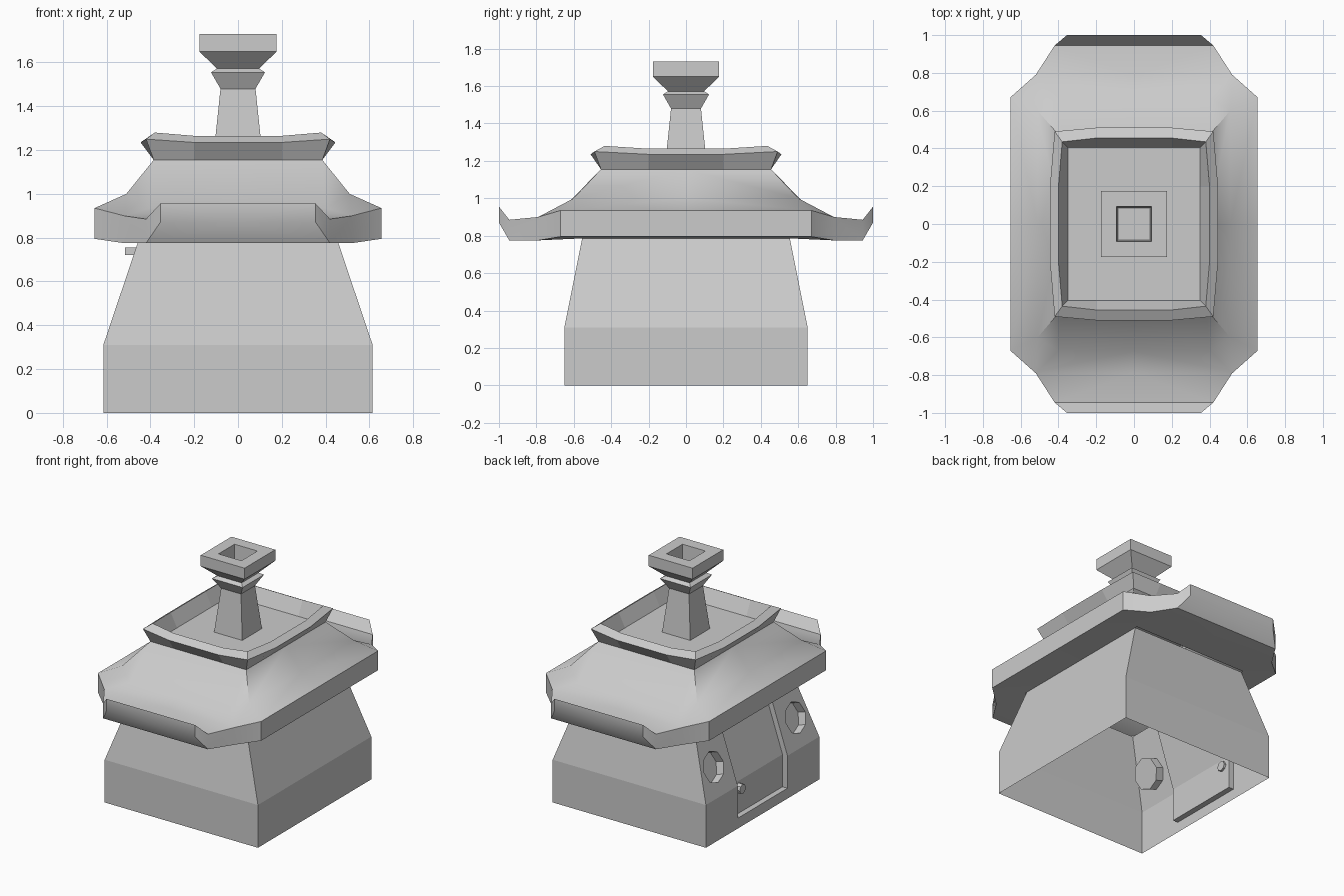
import bpy, bmesh, math
from mathutils import Vector

if "Cube" in bpy.data.objects:
    bpy.data.objects.remove(bpy.data.objects["Cube"])


def finish(bm, name):
    bmesh.ops.remove_doubles(bm, verts=bm.verts, dist=0.0005)
    bmesh.ops.recalc_face_normals(bm, faces=bm.faces)
    me = bpy.data.meshes.new(name)
    bm.to_mesh(me)
    bm.free()
    ob = bpy.data.objects.new(name, me)
    bpy.context.collection.objects.link(ob)
    return ob


def full_ring(quad):
    """Mirror a +x+y quarter outline into a closed ring."""
    half = quad + [(-x, y, z) for x, y, z in reversed(quad)]
    return half + [(-x, -y, z) for x, y, z in half]


def loft(name, quads, cap_start=True, cap_end=True):
    bm = bmesh.new()
    rings = [[bm.verts.new(p) for p in full_ring(q)] for q in quads]
    n = len(rings[0])
    for a, b in zip(rings, rings[1:]):
        for i in range(n):
            j = (i + 1) % n
            bm.faces.new((a[i], a[j], b[j], b[i]))
    if cap_start:
        bm.faces.new(rings[0])
    if cap_end:
        bm.faces.new(rings[-1])
    return finish(bm, name)


def prism_y(name, profile, y0, y1):
    """Extrude an xz profile along y."""
    bm = bmesh.new()
    f = bm.faces.new([bm.verts.new((x, y0, z)) for x, z in profile])
    ext = bmesh.ops.extrude_face_region(bm, geom=[f])
    vs = [g for g in ext["geom"] if isinstance(g, bmesh.types.BMVert)]
    bmesh.ops.translate(bm, verts=vs, vec=(0, y1 - y0, 0))
    return finish(bm, name)


def octagon(name, centre, normal, radius, depth):
    bm = bmesh.new()
    bmesh.ops.create_cone(bm, cap_ends=True, segments=8, radius1=radius,
                          radius2=radius, depth=depth)
    bmesh.ops.rotate(bm, verts=bm.verts, matrix=normal.to_track_quat('Z', 'Y').to_matrix())
    bmesh.ops.translate(bm, verts=bm.verts, vec=centre)
    return finish(bm, name)


# House body, tapering above the straight base
body = loft("body", [[(0.615, 0.65, 0)], [(0.615, 0.65, 0.31)], [(0.455, 0.555, 0.785)]])

# Recessed door and two round windows on the left wall
slope = 0.16 / 0.475
d = 0.04
cutters = [prism_y("door_cutter", [
    (-0.8, 0.075), (-0.615 + d, 0.075), (-0.615 + d, 0.31),
    (-0.615 + d + slope * 0.41, 0.72), (-0.8, 0.72)], -0.285, 0.285)]
normal = Vector((-1, 0, slope)).normalized()
for s in (-1, 1):
    centre = Vector((-0.615 + slope * 0.19, s * 0.47, 0.50))
    cutters.append(octagon("window_cutter", centre, normal, 0.11, 0.12))
for c in cutters:
    m = body.modifiers.new("cut", 'BOOLEAN')
    m.operation = 'DIFFERENCE'
    m.solver = 'EXACT'
    m.object = c
    bpy.context.view_layer.objects.active = body
    bpy.ops.object.modifier_apply(modifier=m.name)
for c in cutters:
    bpy.data.objects.remove(c)

# Open the underside and the hidden top
bm = bmesh.new()
bm.from_mesh(body.data)
gone = [f for f in bm.faces if all(v.co.z < 0.001 for v in f.verts)
        or all(v.co.z > 0.784 for v in f.verts)]
bmesh.ops.delete(bm, geom=gone, context='FACES')
bm.to_mesh(body.data)
bm.free()

# Lintel and door knob
prism_y("door_lintel", [(-0.515, 0.72), (-0.44, 0.72), (-0.44, 0.755), (-0.515, 0.755)],
        -0.3, 0.3)
octagon("door_knob", Vector((-0.585, 0.22, 0.26)), Vector((-1, 0, 0)), 0.035, 0.05)

# Roof: one quarter described by key points, mirrored to all four
P = {
    'T': (0.385, 0.455, 1.155), 'K': (0.51, 0.60, 1.0), 'M': (0.40, 0.67, 0.935),
    'A': (0.655, 0.67, 0.935), 'B': (0.52, 0.79, 0.90),
    'C': (0.42, 0.945, 0.885), 'D': (0.355, 1.0, 0.955),
    'a': (0.655, 0.67, 0.795), 'b': (0.52, 0.79, 0.775),
    'c': (0.42, 0.945, 0.775), 'd': (0.355, 1.0, 0.87),
    'i': (0.455, 0.57, 0.785),
}
for k in 'TMBCDdcbi':
    P[k + 'x'] = (0, P[k][1], P[k][2])
for k in 'TKAai':
    P[k + 'y'] = (P[k][0], 0, P[k][2])
faces = """Tx T M Mx|T K M|Mx M B Bx|K A B M|Bx B C Cx|Cx C D Dx|Ty T K Ky|Ky K A Ay
Ay A a ay|A B b a|B C c b|C D d c|D Dx dx d
dx d c cx|cx c b bx|bx b i ix|a b i|ay a i iy""".replace("\n", "|").split("|")
bm = bmesh.new()
for sx in (1, -1):
    for sy in (1, -1):
        for f in faces:
            bm.faces.new([bm.verts.new((P[k][0] * sx, P[k][1] * sy, P[k][2]))
                          for k in f.split()])
roof = finish(bm, "roof")
bpy.ops.object.select_all(action='DESELECT')
roof.select_set(True)
bpy.context.view_layer.objects.active = roof
bpy.ops.object.shade_smooth_by_angle(angle=math.radians(38))


# Flared rim on top of the roof, bowed sides and raised corners
def bowed(side, corner, front, zmid, zcorner):
    return [(side, 0.2, zmid), (*corner, zcorner), (0.2, front, zmid)]


loft("roof_rim", [
    bowed(0.385, (0.385, 0.455), 0.455, 1.155, 1.155),
    bowed(0.445, (0.42, 0.49), 0.51, 1.235, 1.25),
    bowed(0.40, (0.38, 0.435), 0.455, 1.265, 1.28),
    bowed(0.35, (0.35, 0.405), 0.405, 1.165, 1.165),
], cap_start=False)

# Square chimney with collar, flared head and hollow top
chimney = [(0.113, 1.165), (0.08, 1.48), (0.123, 1.555), (0.097, 1.572),
           (0.176, 1.65), (0.176, 1.73), (0.092, 1.73), (0.085, 1.58)]
loft("chimney", [[(r, r, z)] for r, z in chimney], cap_start=False)
